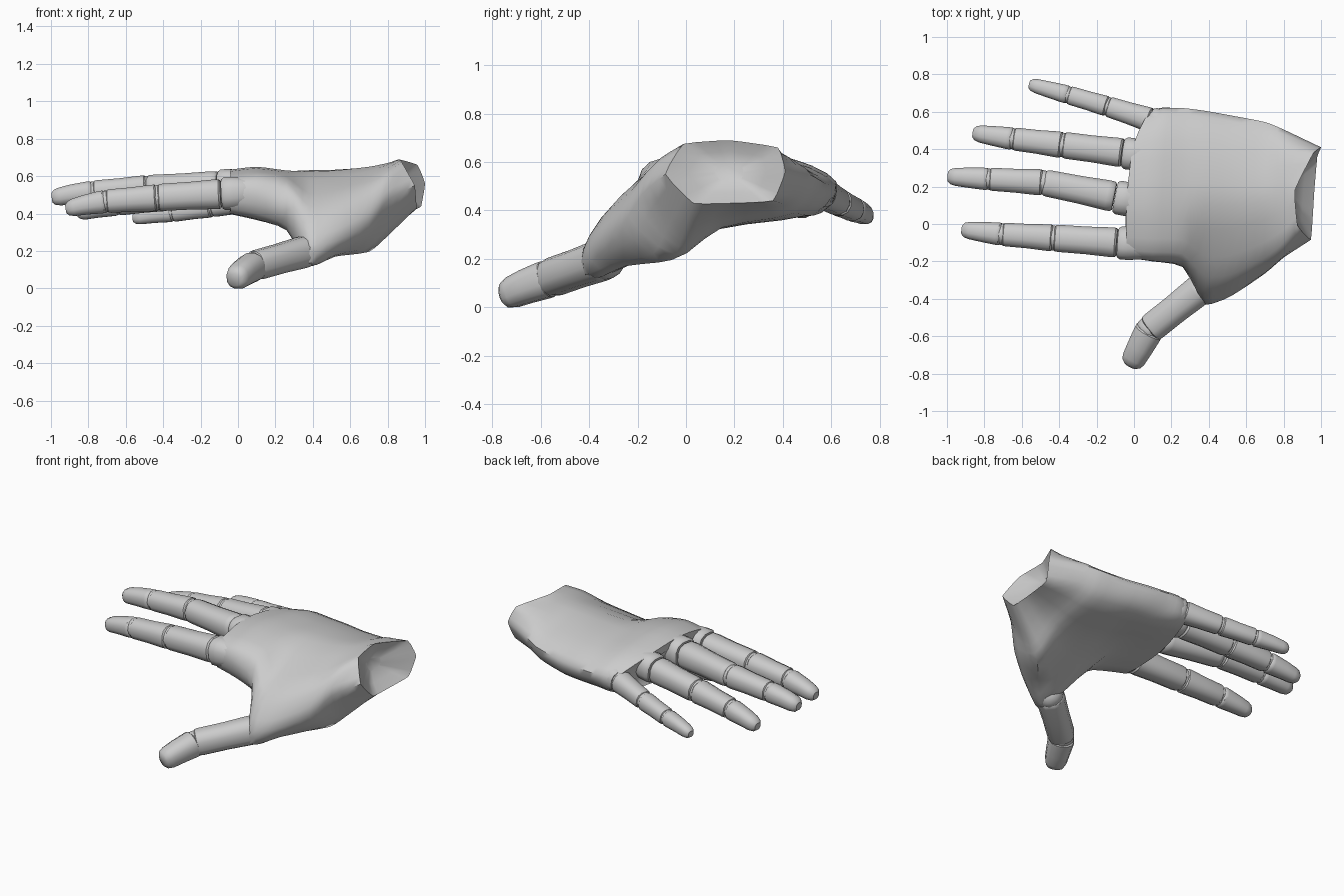
import bpy, bmesh, math
from mathutils import Vector

if "Cube" in bpy.data.objects:
    bpy.data.objects.remove(bpy.data.objects["Cube"])

skin = bpy.data.materials.new("light grey")
skin.diffuse_color = (0.6, 0.6, 0.6, 1)
skin.use_nodes = True
skin.node_tree.nodes["Principled BSDF"].inputs["Base Color"].default_value = skin.diffuse_color


def finish(name, bm, angle=40):
    bmesh.ops.recalc_face_normals(bm, faces=bm.faces)
    me = bpy.data.meshes.new(name)
    bm.to_mesh(me)
    bm.free()
    me.materials.append(skin)
    ob = bpy.data.objects.new(name, me)
    bpy.context.collection.objects.link(ob)
    bpy.ops.object.select_all(action='DESELECT')
    ob.select_set(True)
    bpy.context.view_layer.objects.active = ob
    bpy.ops.object.shade_smooth_by_angle(angle=math.radians(angle))
    return ob


def loft(bm, rings):
    vs = [[bm.verts.new(p) for p in r] for r in rings]
    n = len(vs[0])
    for a, b in zip(vs, vs[1:]):
        for i in range(n):
            j = (i + 1) % n
            bm.faces.new((a[i], a[j], b[j], b[i]))
    return vs


def spline(a, b, c, d, t, k=0.4):
    m0, m1 = (c - a) * k, (d - b) * k
    return ((2*t**3 - 3*t*t + 1) * b + (t**3 - 2*t*t + t) * m0
            + (3*t*t - 2*t**3) * c + (t**3 - t*t) * m1)


# Palm: cross-sections (y, z) from knuckles to wrist, starting at the thumb side
sections = [
    (-.04, [(-.18, .50), (-.14, .585), (.12, .635), (.42, .60), (.60, .51), (.56, .40), (.20, .41), (-.12, .40)]),
    (.10, [(-.20, .49), (-.15, .60), (.12, .65), (.45, .61), (.62, .52), (.56, .39), (.20, .38), (-.13, .37)]),
    (.26, [(-.23, .42), (-.16, .57), (.12, .63), (.45, .60), (.62, .51), (.53, .38), (.20, .36), (-.14, .31)]),
    (.38, [(-.425, .24), (-.28, .44), (.10, .625), (.44, .60), (.605, .51), (.52, .38), (.12, .34), (-.37, .12)]),
    (.52, [(-.385, .25), (-.27, .46), (.10, .63), (.42, .60), (.58, .51), (.50, .38), (.12, .32), (-.25, .17)]),
    (.70, [(-.265, .34), (-.18, .54), (.12, .65), (.38, .61), (.545, .53), (.45, .39), (.15, .33), (-.06, .195)]),
    (.80, [(-.18, .47), (-.10, .62), (.15, .67), (.38, .64), (.505, .55), (.42, .42), (.16, .37), (-.02, .28)]),
    (.93, [(-.085, .55), (-.01, .675), (.18, .69), (.38, .66), (.41, .56), (.36, .44), (.19, .43), (.03, .43)]),
]
wrist_x = [.945, .875, .86, .96, 1.0, .98, .965, .955]
little_side_shift = {0: .12, 1: .06}
keys = []
last = len(sections) - 1
for s, (x, pts) in enumerate(sections):
    ring = []
    for i, (y, z) in enumerate(pts):
        px = wrist_x[i] if s == last else x
        px += little_side_shift.get(s, 0) * min(1, max(0, (y - .36) / .2))
        ring.append(Vector((px, y, z)))
    fine = []
    for i in range(8):
        a, b, c, d = (ring[(i + k) % 8] for k in (-1, 0, 1, 2))
        fine += [spline(a, b, c, d, t, .15 if s == last else .4) for t in (0, 1/3, 2/3)]
    keys.append(fine)

rings = []
for s in range(last):
    quad = (keys[max(s - 1, 0)], keys[s], keys[s + 1], keys[min(s + 2, last)])
    for t in (0, 1/3, 2/3):
        rings.append([spline(a, b, c, d, t, .3) for a, b, c, d in zip(*quad)])
rings.append(keys[-1])


def inset(ring, f, dx):
    c = sum(ring, Vector()) / len(ring)
    return [c + (p - c) * f + Vector((dx, 0, 0)) for p in ring]


# Closed knuckle end and hollow wrist end
rings = [inset(rings[0], .6, -.004)] + rings
rings += [inset(keys[-1], .65, -.05), inset(keys[-1], .25, -.09)]
bm = bmesh.new()
vs = loft(bm, rings)
bm.faces.new(vs[0])
bm.faces.new(vs[-1])
finish("palm", bm, 50)

# Lengthwise profiles: (position, width factor)
BONE = [(0, .86), (.03, .98), (.1, 1), (.5, .97), (.93, 1), (.98, .97), (1, .86)]
TIP = [(0, .86), (.04, .98), (.12, 1), (.5, 1), (.8, .98), (.93, .86), (1, .55)]
STUB = [(0, .6), (.35, .9), (.7, 1), (.92, 1), (1, .88)]


def segment(name, a, b, wa, wb, prof, sides=12):
    """Tapered finger bone from a to b with a rounded-square section."""
    a, b = Vector(a), Vector(b)
    d = (b - a).normalized()
    side = d.cross(Vector((0, 0, 1))).normalized()
    up = side.cross(d)
    L = (b - a).length

    def box(v):
        return math.copysign(abs(v) ** .82, v)
    rs = []
    for t, f in prof:
        r = (wa + (wb - wa) * t) * f / 2
        drop = -.012 * max(0, t - .5) if prof is TIP else 0
        rs.append([a + d * L * t + side * r * box(math.cos(q)) + up * (r * box(math.sin(q)) + drop)
                   for q in (math.tau * (i + .5) / sides for i in range(sides))])
    bm = bmesh.new()
    v = loft(bm, rs)
    bm.faces.new(v[0])
    bm.faces.new(v[-1])
    finish(name, bm)


def joint(name, p, r):
    bm = bmesh.new()
    bmesh.ops.create_uvsphere(bm, u_segments=12, v_segments=8, radius=r)
    bmesh.ops.translate(bm, verts=bm.verts, vec=p)
    finish(name, bm)


# Fingers: joint positions from knuckle to tip, and widths there
fingers = {
    "index": ([(-.085, -.10, .505), (-.43, -.075, .485), (-.705, -.055, .465), (-.92, -.03, .43)],
              [.165, .148, .128, .09]),
    "middle": ([(-.10, .145, .545), (-.485, .222, .535), (-.775, .24, .515), (-.995, .255, .49)],
               [.17, .145, .125, .095]),
    "ring": ([(-.055, .38, .52), (-.38, .422, .485), (-.645, .455, .45), (-.86, .487, .41)],
             [.16, .145, .125, .09]),
    "little": ([(.09, .555, .475), (-.14, .628, .435), (-.35, .69, .405), (-.56, .748, .38)],
               [.135, .112, .102, .075]),
    "thumb": ([(.37, -.335, .2), (.085, -.562, .12), (-.02, -.757, .052)],
              [.172, .16, .128]),
}
for name, (pts, w) in fingers.items():
    pts = [Vector(p) for p in pts]
    n = len(pts) - 1
    d0 = (pts[1] - pts[0]).normalized()
    # knuckle stub leading out of the palm
    if name != "thumb":
        segment(name + "_knuckle", pts[0] - d0 * .2, pts[0], w[0] * 1.1, w[0] * 1.1, STUB)
    else:
        joint(name + "_knuckle", pts[0], w[0] * .5)
    for i in range(n):
        d = (pts[i + 1] - pts[i]).normalized()
        start = pts[i] + d * .005
        end = pts[i + 1] - d * (.005 if i < n - 1 else 0)
        segment(f"{name}_segment_{i + 1}", start, end, w[i], w[i + 1], TIP if i == n - 1 else BONE)
        if i:
            joint(f"{name}_joint_{i}", pts[i], w[i] * .46)
